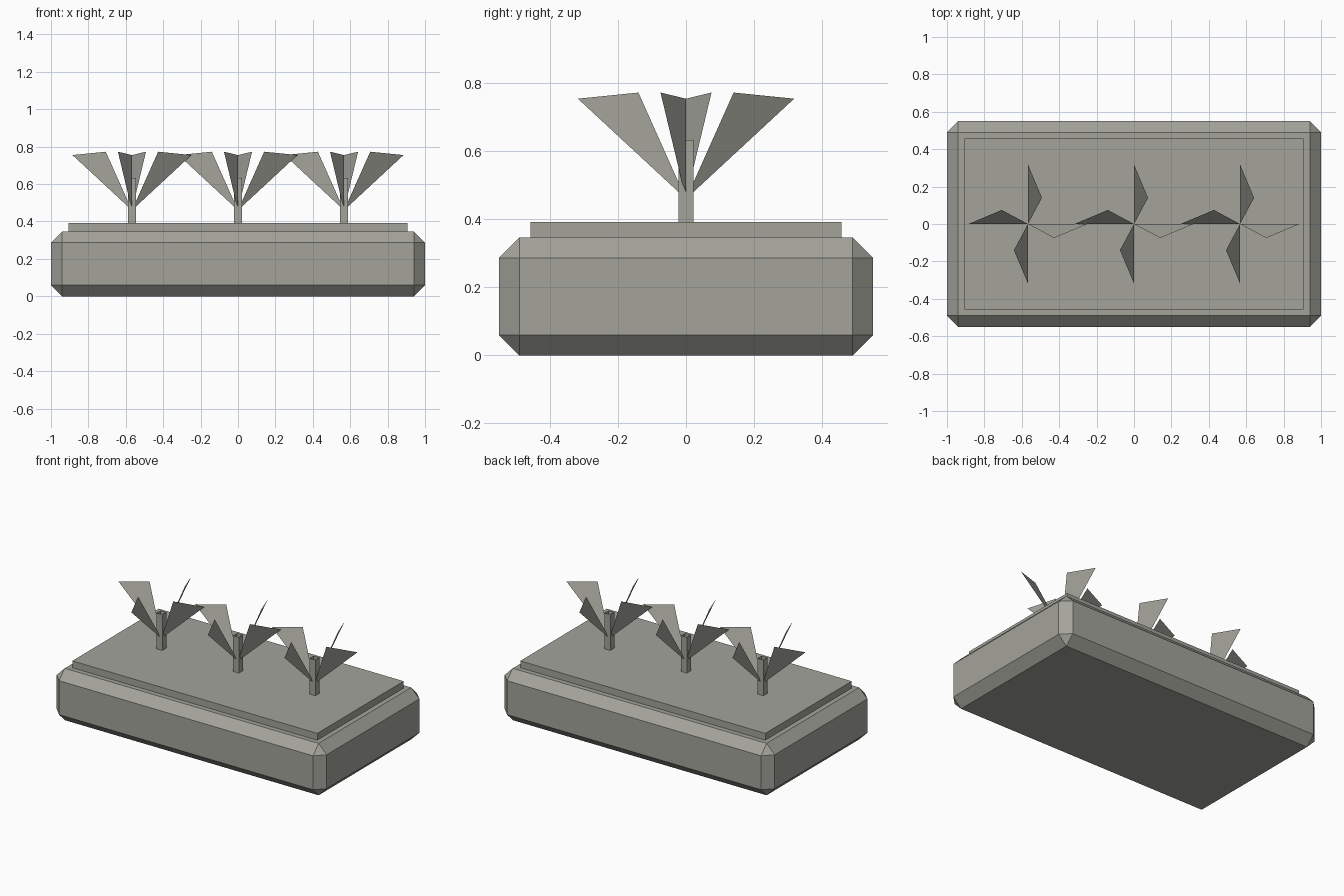
import bpy
import bmesh
from math import pi
from mathutils import Matrix, Vector

default = bpy.data.objects.get("Cube")
if default:
    bpy.data.objects.remove(default, do_unlink=True)

stone = bpy.data.materials.new("warm grey")
stone.use_nodes = True
GREY = (0.37, 0.37, 0.33, 1)
stone.diffuse_color = GREY
stone.node_tree.nodes["Principled BSDF"].inputs["Base Color"].default_value = GREY


def finish(name, bm):
    mesh = bpy.data.meshes.new(name)
    bm.to_mesh(mesh)
    bm.free()
    mesh.materials.append(stone)
    obj = bpy.data.objects.new(name, mesh)
    bpy.context.collection.objects.link(obj)
    return obj


def box(size, bottom, x=0):
    bm = bmesh.new()
    centre = Vector((x, 0, bottom + size[2] / 2))
    bmesh.ops.create_cube(bm, size=1, matrix=Matrix.Translation(centre) @ Matrix.Diagonal((*size, 1)))
    return bm


# Chamfered planter body
body = box((2, 1.1, 0.347), 0)
bmesh.ops.bevel(body, geom=body.edges[:], offset=0.06, segments=1, affect='EDGES')
finish("planter_body", body)

# Raised soil slab
finish("soil_slab", box((1.814, 0.914, 0.046), 0.347))

# Three plants: an open square stem with four pinwheel leaves
for side, x in (("right", -0.567), ("middle", 0), ("left", 0.567)):
    stem = box((0.043, 0.043, 0.24), 0.393, x)
    caps = [f for f in stem.faces if abs(f.normal.z) > 0.5]
    bmesh.ops.delete(stem, geom=caps, context='FACES')
    finish(f"{side}_stem", stem)

    leaves = bmesh.new()
    for i in range(4):
        place = Matrix.Translation((x, 0, 0.46)) @ Matrix.Rotation(i * pi / 2, 4, 'Z')
        corners = [(0, 0, 0), (0.075, 0.14, 0.313), (0, 0.318, 0.295)]
        leaves.faces.new([leaves.verts.new(place @ Vector(c)) for c in corners])
    finish(f"{side}_leaves", leaves)
